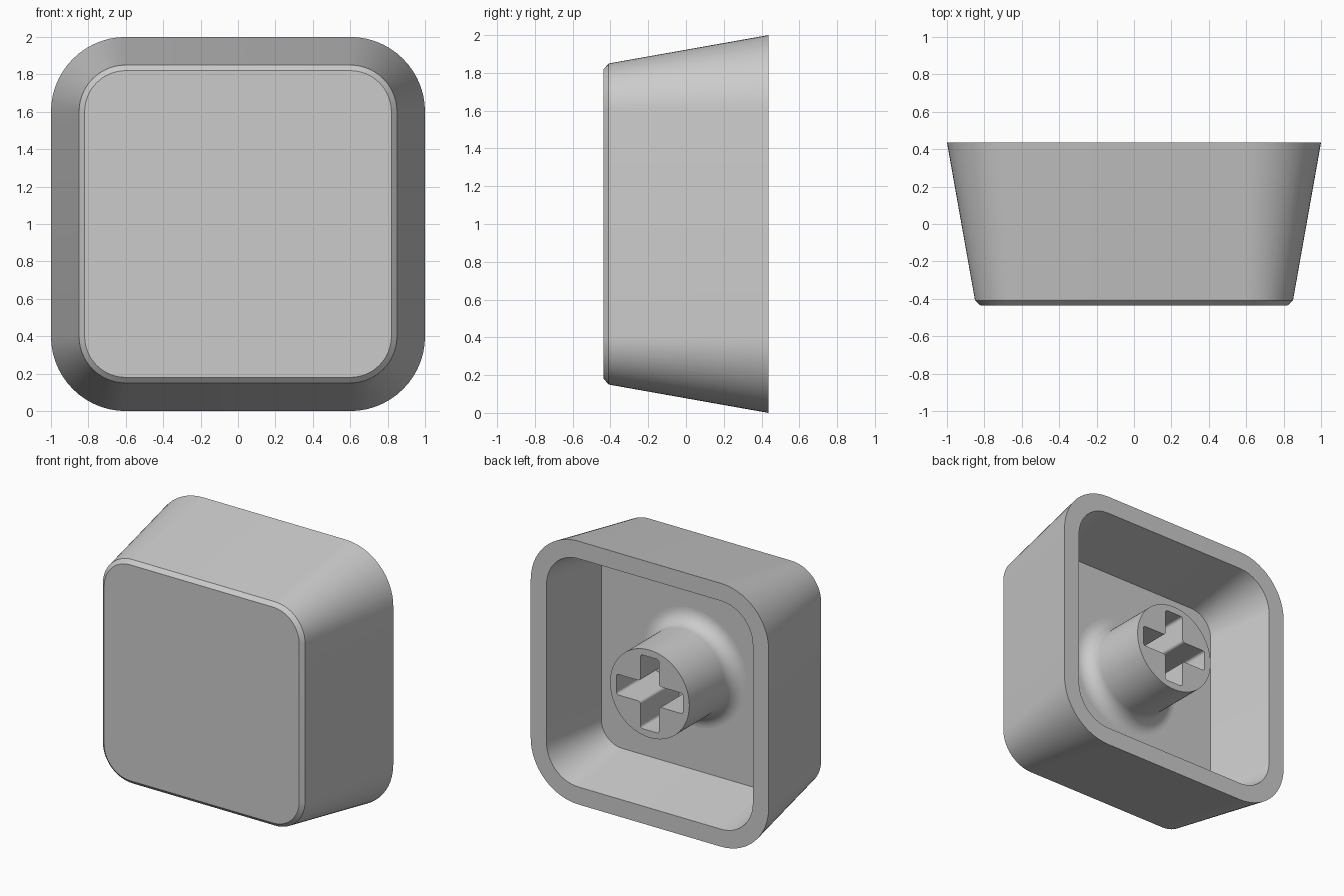
import bpy, bmesh
from math import sin, cos, pi, radians

if "Cube" in bpy.data.objects:
    bpy.data.objects.remove(bpy.data.objects["Cube"])

BACK, FRONT, FLOOR = 0.436, -0.436, -0.09   # depths along y
MID = 1.0                                   # height of the centre
CORNER = 0.6                                # corner arc centres

grey = bpy.data.materials.new("plain grey")
grey.use_nodes = True
grey.diffuse_color = (0.6, 0.6, 0.6, 1)
grey.node_tree.nodes["Principled BSDF"].inputs["Base Color"].default_value = (0.6, 0.6, 0.6, 1)


def arc(cx, cz, r, start, end, steps):
    """Points on an arc, angles in degrees."""
    angles = [radians(start + (end - start) * i / steps) for i in range(steps + 1)]
    return [(cx + r * cos(a), cz + r * sin(a)) for a in angles]


def four_fold(points):
    """Repeat a quarter outline four times around the centre."""
    out = []
    for _ in range(4):
        out += points
        points = [(-z, x) for x, z in points]
    return out


def rounded_square(half):
    return four_fold(arc(CORNER, CORNER, half - CORNER, 0, 90, 14))


def circle(r):
    return arc(0, 0, r, 0, 360, 96)[:-1]


def loft(name, sections):
    """Skin a stack of (outline, y) sections and cap both ends."""
    bm = bmesh.new()
    rings = [[bm.verts.new((x, y, z + MID)) for x, z in outline] for outline, y in sections]
    for a, b in zip(rings, rings[1:]):
        for i in range(len(a)):
            j = (i + 1) % len(a)
            bm.faces.new((a[i], a[j], b[j], b[i]))
    bm.faces.new(rings[0])
    bm.faces.new(rings[-1])
    bmesh.ops.recalc_face_normals(bm, faces=bm.faces)
    mesh = bpy.data.meshes.new(name)
    bm.to_mesh(mesh)
    bm.free()
    mesh.materials.append(grey)
    obj = bpy.data.objects.new(name, mesh)
    bpy.context.collection.objects.link(obj)
    return obj


def select(obj):
    bpy.ops.object.select_all(action='DESELECT')
    obj.select_set(True)
    bpy.context.view_layer.objects.active = obj


# Hollow cap: front face, chamfer, tapered wall, rim, inner wall, floor
shell = loft("cap_shell", [(rounded_square(h), y) for h, y in (
    (0.82, FRONT), (0.85, FRONT + 0.027), (1.0, BACK),
    (0.867, BACK), (0.775, FLOOR))])

# Round stem flaring into the floor with a fillet
R, F = 0.333, 0.111
flare = [(R + F - F * cos(t), FLOOR + F - F * sin(t))
         for t in (pi / 2 * (1 - i / 10) for i in range(11))]
profile = [(R + F, FLOOR - 0.06)] + flare + [(R, BACK)]
stem = loft("stem", [(circle(r), y) for r, y in profile])

# Cross-shaped socket cut into the stem
W, L, E = 0.078, 0.28, 0.02
arm = (arc(L - E, -W + E, E, -90, 0, 4) + arc(L - E, W - E, E, 0, 90, 4)
       + arc(W + E, W + E, E, 270, 180, 4))
cross = four_fold(arm)
cutter = loft("socket_cutter", [(cross, -0.03), (cross, BACK + 0.1)])
cutter.hide_render = True

cut = stem.modifiers.new("socket", 'BOOLEAN')
cut.operation = 'DIFFERENCE'
cut.solver = 'EXACT'
cut.object = cutter
select(stem)
bpy.ops.object.modifier_apply(modifier=cut.name)
bpy.data.objects.remove(cutter)

# Smooth the curved walls and keep the edges crisp
for part in (shell, stem):
    select(part)
    bpy.ops.object.shade_smooth_by_angle(angle=radians(28))
